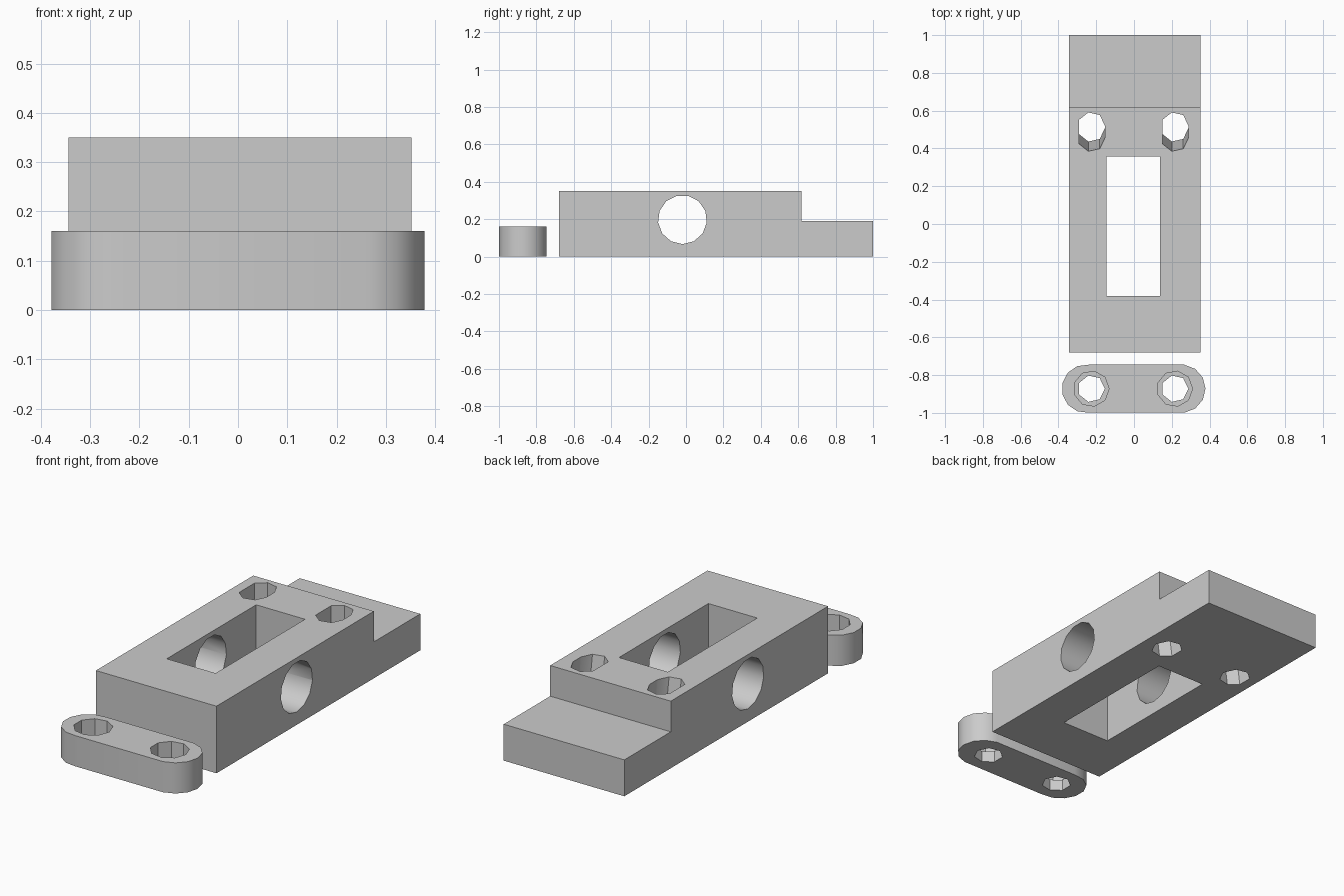
import bpy, bmesh, math
from mathutils import Vector, Matrix

cube = bpy.data.objects.get("Cube")
if cube:
    bpy.data.objects.remove(cube, do_unlink=True)

grey = bpy.data.materials.new("plain grey")
grey.use_nodes = True
COLOUR = (0.6, 0.6, 0.6, 1)
grey.diffuse_color = COLOUR
grey.node_tree.nodes["Principled BSDF"].inputs["Base Color"].default_value = COLOUR


def ring(x, y, r, n):
    """Regular polygon with its first corner towards +x."""
    return [(x + r * math.cos(math.tau * i / n), y + r * math.sin(math.tau * i / n))
            for i in range(n)]


def hull_solid(name, points):
    """Convex solid around the given points."""
    bm = bmesh.new()
    for p in points:
        bm.verts.new(p)
    result = bmesh.ops.convex_hull(bm, input=bm.verts)
    loose = {v for v in result["geom_interior"] + result["geom_unused"]
             if isinstance(v, bmesh.types.BMVert)}
    bmesh.ops.delete(bm, geom=list(loose), context='VERTS')
    bmesh.ops.dissolve_limit(bm, angle_limit=0.01, verts=bm.verts, edges=bm.edges)
    bmesh.ops.recalc_face_normals(bm, faces=bm.faces)
    mesh = bpy.data.meshes.new(name)
    bm.to_mesh(mesh)
    bm.free()
    mesh.materials.append(grey)
    obj = bpy.data.objects.new(name, mesh)
    bpy.context.collection.objects.link(obj)
    return obj


def prism(name, outline, z0, z1):
    return hull_solid(name, [(x, y, z) for z in (z0, z1) for x, y in outline])


def box(name, x0, x1, y0, y1, z0, z1):
    return prism(name, [(x0, y0), (x1, y0), (x1, y1), (x0, y1)], z0, z1)


def cut(obj, cutters):
    """Subtract each cutter, apply, and smooth the shallow angles."""
    bpy.ops.object.select_all(action='DESELECT')
    bpy.context.view_layer.objects.active = obj
    obj.select_set(True)
    for c in cutters:
        c.hide_render = True
        mod = obj.modifiers.new("cut", 'BOOLEAN')
        mod.operation = 'DIFFERENCE'
        mod.solver = 'EXACT'
        mod.object = c
        bpy.ops.object.modifier_apply(modifier=mod.name)
        bpy.data.objects.remove(c, do_unlink=True)
    bpy.ops.object.shade_smooth_by_angle(angle=math.radians(30))


HOLE_X = (-0.226, 0.216)
HOLE_R = 0.0715
TOP = 0.35

# Stepped main block with a rectangular slot
block = box("main_block", -0.344, 0.352, -0.68, 1.0, 0, TOP)
step = box("step_cutter", -1, 1, 0.617, 1.5, 0.19, 1)
slot = box("slot_cutter", -0.145, 0.137, -0.38, 0.357, -0.1, 0.5)

# Round bore across the block
bore = prism("bore_cutter", ring(0, 0, 0.131, 13), -0.6, 0.6)
bore.data.transform(Matrix.Translation((0, -0.019, 0.198))
                    @ Matrix.Rotation(math.pi / 2, 4, 'Y'))

# Screw holes that widen towards the front at the top
screws = []
for hx in HOLE_X:
    y, lean, over = 0.521, 0.063, 0.1
    pts = [(*p, z) for z in (-over, TOP + over) for p in ring(hx, y, HOLE_R, 7)]
    # leaning end is carried past the top at the same slope
    pts += [(*p, TOP + over)
            for p in ring(hx, y - lean * (TOP + over) / TOP, HOLE_R, 7)]
    screws.append(hull_solid("screw_cutter", pts))
cut(block, [step, slot, bore] + screws)

# Loose clamp bar with rounded ends and countersunk-head pockets
CLAMP_Y, CLAMP_TOP = -0.872, 0.16
outline = [p for x in (-0.2545, 0.2505) for p in ring(x, CLAMP_Y, 0.128, 13)]
clamp = prism("clamp_bar", outline, 0, CLAMP_TOP)
cutters = []
for hx in HOLE_X:
    cutters.append(prism("hole_cutter", ring(hx, CLAMP_Y, HOLE_R, 7), -0.1, 0.3))
    cutters.append(prism("pocket_cutter", ring(hx, CLAMP_Y, 0.094, 9), 0.06, 0.3))
cut(clamp, cutters)
